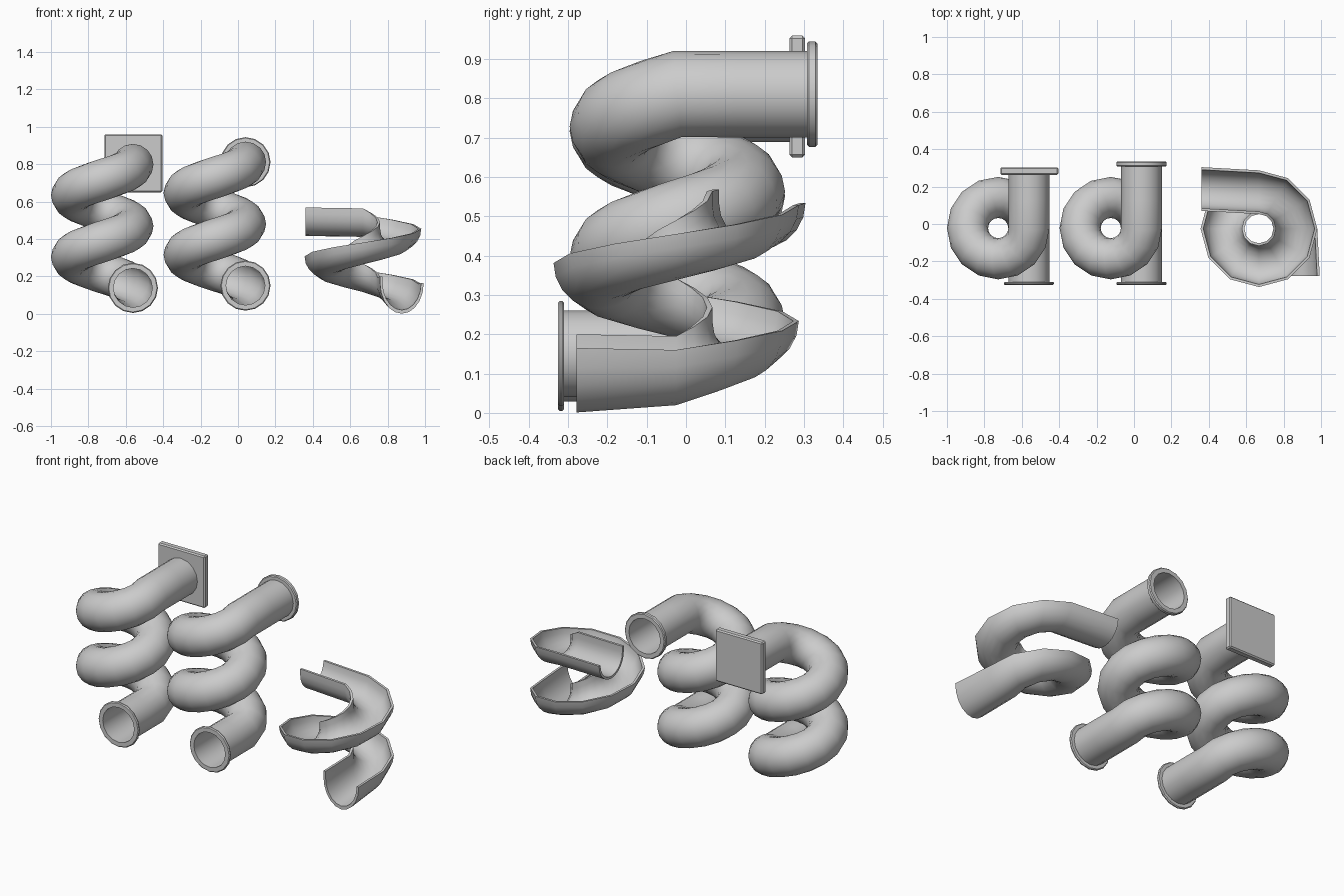
import bpy, bmesh
from math import pi, sin, cos, radians
from mathutils import Vector

if "Cube" in bpy.data.objects:
    bpy.data.objects.remove(bpy.data.objects["Cube"])

UP = Vector((0, 0, 1))


def finish(name, bm, angle=35):
    bmesh.ops.recalc_face_normals(bm, faces=bm.faces)
    me = bpy.data.meshes.new(name)
    bm.to_mesh(me)
    bm.free()
    ob = bpy.data.objects.new(name, me)
    bpy.context.collection.objects.link(ob)
    bpy.ops.object.select_all(action='DESELECT')
    ob.select_set(True)
    bpy.context.view_layer.objects.active = ob
    bpy.ops.object.shade_smooth_by_angle(angle=radians(angle))
    return ob


def skin(bm, rings, loop=False):
    """Bridge closed rings of points; loop joins the last ring to the first."""
    vs = [[bm.verts.new(p) for p in r] for r in rings]
    n = len(vs[0])
    pairs = list(zip(vs, vs[1:])) + ([(vs[-1], vs[0])] if loop else [])
    for a, b in pairs:
        for i in range(n):
            j = (i + 1) % n
            bm.faces.new((a[i], a[j], b[j], b[i]))
    return vs


def circle(r, n=16):
    return [(r * cos(2 * pi * i / n), r * sin(2 * pi * i / n)) for i in range(n)]


def tube(name, cx, z0, y_end, r=0.11, wall=0.006):
    """Two-turn hollow spiral with straight run-ins at both ends."""
    R, cy, pitch, turns, seg = 0.164, -0.022, 0.33, 2, 16
    path = [Vector((cx + R, -0.32, z0)), Vector((cx + R, -0.17, z0))]
    out = [Vector((1, 0, 0))] * 2
    for i in range(turns * seg + 1):
        a = 2 * pi * i / seg
        o = Vector((cos(a), sin(a), 0))
        path.append(Vector((cx, cy, z0 + pitch * i / seg)) + o * R)
        out.append(o)
    zt = z0 + pitch * turns
    path += [Vector((cx + R, 0.13, zt)), Vector((cx + R, y_end, zt))]
    out += [Vector((1, 0, 0))] * 2

    def rings(rad):
        res = []
        for i, p in enumerate(path):
            t = path[min(i + 1, len(path) - 1)] - path[max(i - 1, 0)]
            t = (t - out[i] * t.dot(out[i])).normalized()
            v = out[i].cross(t)
            res.append([p + out[i] * x + v * y for x, y in circle(rad)])
        return res
    bm = bmesh.new()
    skin(bm, rings(r) + rings(r - wall)[::-1], loop=True)
    finish(name, bm, 45)


def flange(name, x, y, z, depth, r_in=0.104, r_out=0.134):
    b, h = 0.005, depth / 2
    prof = [(r_in, -h), (r_out - b, -h), (r_out, -h + b),
            (r_out, h - b), (r_out - b, h), (r_in, h)]
    bm = bmesh.new()
    skin(bm, [[(x + u, y + d, z + v) for u, v in circle(r)] for r, d in prof], loop=True)
    finish(name, bm, 30)


def trough(name):
    """Open U-shaped spiral, one and a quarter turns, with straight ends."""
    cx, cy, R, pitch, seg = 0.668, -0.025, 0.195, 0.295, 12
    lip = 0.165
    # stations: origin at outer lip level, outward direction, depth scale
    st = [(Vector((cx + R + 0.013, -0.278, lip)), Vector((1, 0, 0)), 1.4)]
    last = seg + seg // 4
    for i in range(last + 1):
        a = 2 * pi * i / seg
        o = Vector((cos(a), sin(a), 0))
        z = lip - 0.005 + pitch * i / seg
        st.append((Vector((cx, cy, z)) + o * R, o, 1 + 0.2 * max(0, 1 - i / 3)))
    zt = lip + pitch * 1.25
    st.append((Vector((0.362, cy + R + 0.017, zt)), Vector((0, 1, 0)), 1))

    # U cross-section with a raised inner lip
    n, ro, t = 10, 0.117, 0.014

    def arc(r):
        return [(-r, 0.035)] + [(r * cos(pi + pi * k / n), r * sin(pi + pi * k / n))
                                for k in range(n + 1)]
    prof = arc(ro) + arc(ro - t)[::-1]
    bm = bmesh.new()
    vs = skin(bm, [[p + o * u + UP * (v * (s if v < 0 else 1)) for u, v in prof]
                   for p, o, s in st])
    m = len(prof)
    for ring in (vs[0], vs[-1]):          # end caps
        for k in range(m // 2 - 1):
            bm.faces.new((ring[k], ring[k + 1], ring[m - 2 - k], ring[m - 1 - k]))
    finish(name, bm, 35)


# closed spiral with square mounting plate
tube("left_spiral_tube", -0.726, 0.139, 0.275)
flange("left_bottom_flange", -0.562, -0.318, 0.139, 0.016)
bm = bmesh.new()
bmesh.ops.create_cube(bm, size=1)
for v in bm.verts:
    v.co = Vector((v.co.x * 0.31, v.co.y * 0.04, v.co.z * 0.31)) + Vector((-0.56, 0.283, 0.805))
bmesh.ops.bevel(bm, geom=bm.edges[:], offset=0.007, segments=1, affect='EDGES')
finish("mounting_plate", bm, 20)

# closed spiral open at both ends
tube("middle_spiral_tube", -0.124, 0.151, 0.33)
flange("middle_bottom_flange", 0.04, -0.318, 0.151, 0.016)
flange("middle_top_flange", 0.04, 0.321, 0.811, 0.026)

# open slide
trough("open_spiral_trough")
